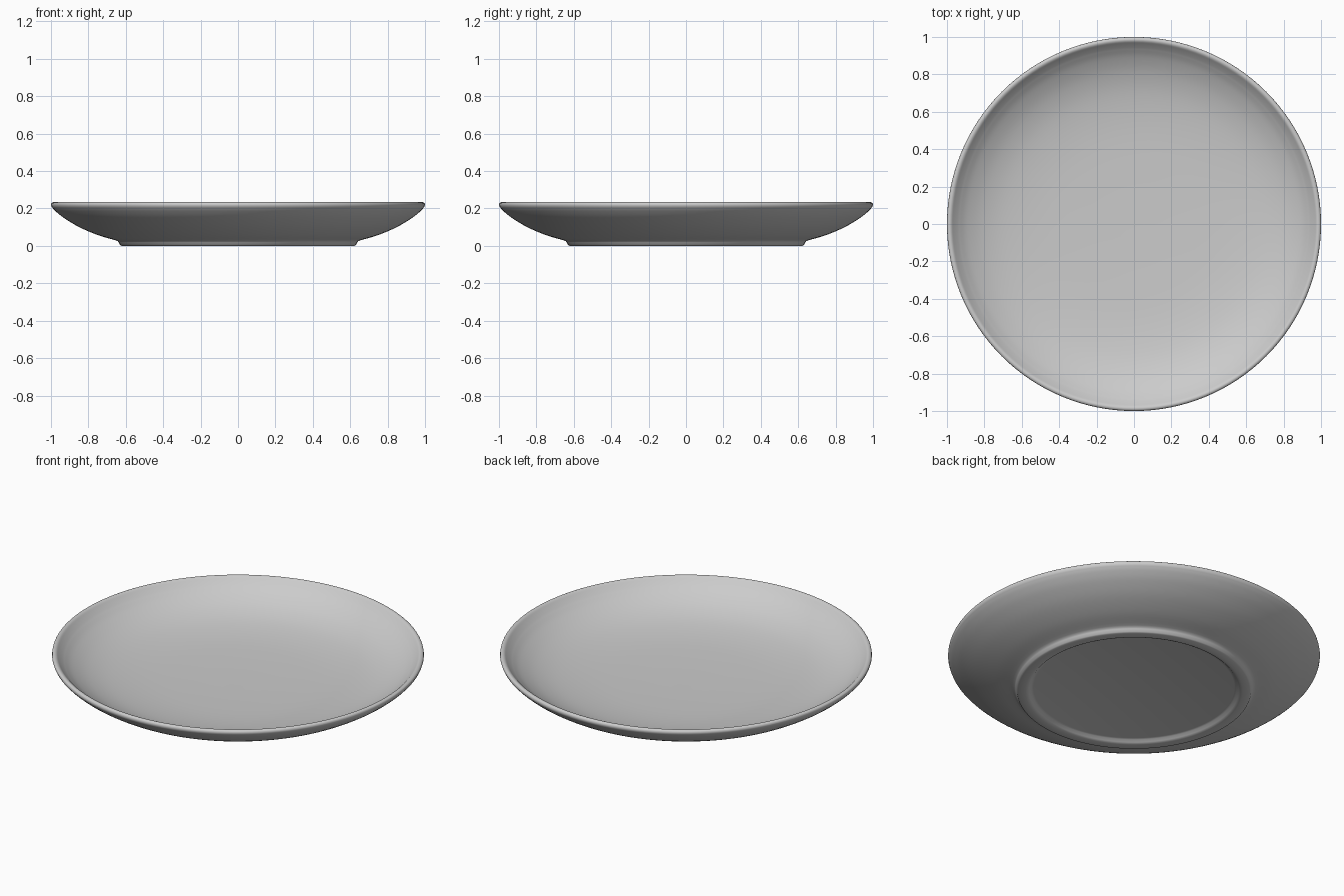
import bpy, bmesh, math
from mathutils import Vector

if "Cube" in bpy.data.objects:
    bpy.data.objects.remove(bpy.data.objects["Cube"])


def smooth_curve(pts, steps=5):
    """Catmull-Rom curve through the (radius, z) points."""
    p = [Vector(q) for q in pts]
    p = [2 * p[0] - p[1]] + p + [2 * p[-1] - p[-2]]
    out = []
    for a, b, c, d in zip(p, p[1:], p[2:], p[3:]):
        for i in range(steps):
            t = i / steps
            out.append(0.5 * (2 * b + (c - a) * t + (2 * a - 5 * b + 4 * c - d) * t**2
                              + (3 * b - a - 3 * c + d) * t**3))
    return out + [p[-2]]


def lathe(name, profile, segments=128):
    """Revolve a profile that starts and ends on the z axis."""
    bm = bmesh.new()
    verts = [bm.verts.new((r, 0, z)) for r, z in profile]
    edges = [bm.edges.new(e) for e in zip(verts, verts[1:])]
    bmesh.ops.spin(bm, geom=verts + edges, cent=(0, 0, 0), axis=(0, 0, 1),
                   angle=2 * math.pi, steps=segments, use_merge=True)
    bmesh.ops.remove_doubles(bm, verts=bm.verts, dist=1e-5)
    bmesh.ops.recalc_face_normals(bm, faces=bm.faces)
    mesh = bpy.data.meshes.new(name)
    bm.to_mesh(mesh)
    bm.free()
    ob = bpy.data.objects.new(name, mesh)
    bpy.context.collection.objects.link(ob)
    bpy.context.view_layer.objects.active = ob
    ob.select_set(True)
    bpy.ops.object.shade_smooth_by_angle(angle=math.radians(40))
    return ob


# Recessed underside and foot ring
foot = [(0, 0.02), (0.54, 0.02), (0.553, 0.017), (0.564, 0.006), (0.575, 0.001),
        (0.585, 0), (0.622, 0), (0.63, 0.004), (0.637, 0.018), (0.643, 0.025)]
# Flared outer wall
outer = smooth_curve([(0.655, 0.03), (0.75, 0.058), (0.85, 0.101), (0.93, 0.149),
                      (0.975, 0.185), (0.996, 0.208)])
# Rounded rim
rim = smooth_curve([(1.0, 0.219), (0.997, 0.229), (0.987, 0.234), (0.976, 0.231),
                    (0.966, 0.222)], 3)
# Shallow dished interior
inner = smooth_curve([(0.945, 0.2), (0.89, 0.161), (0.8, 0.119), (0.68, 0.088),
                      (0.5, 0.068), (0.25, 0.06), (0, 0.058)])

lathe("plate", foot + outer + rim + inner)
